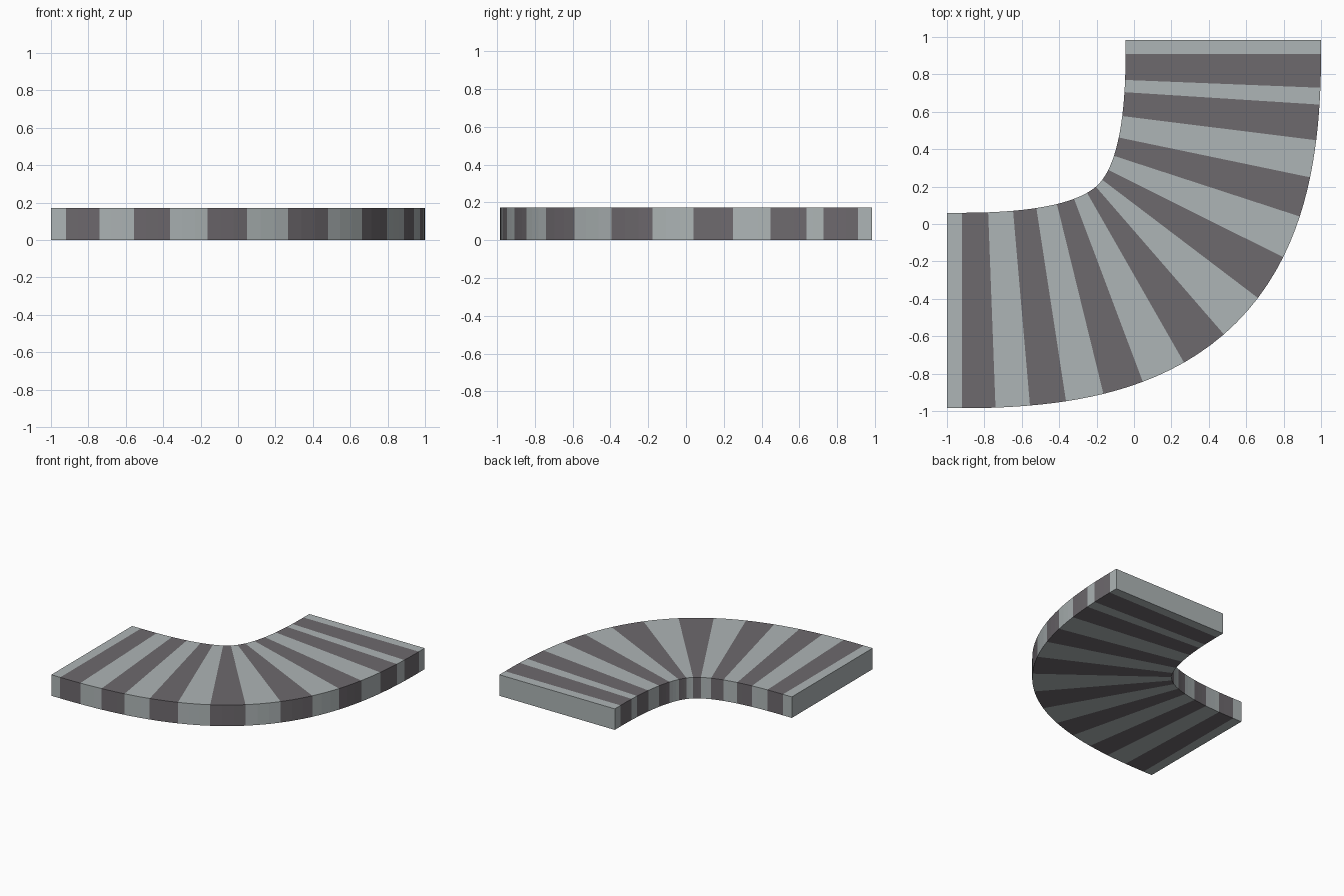
import bpy, bmesh
from mathutils import Vector
from mathutils.geometry import interpolate_bezier

if "Cube" in bpy.data.objects:
    bpy.data.objects.remove(bpy.data.objects["Cube"])

HALF_W, HEIGHT, SUB = 0.5225, 0.172, 3

# centre line: short straight, 90 degree bend, short straight
p0, p3, corner = Vector((-0.92, -0.4625, 0)), Vector((0.4775, 0.91, 0)), Vector((0.4775, -0.4625, 0))
h1, h2 = p0.lerp(corner, 0.752), p3.lerp(corner, 0.752)
path = interpolate_bezier(p0, h1, h2, p3, 800)
dist = [0.0]
for a, b in zip(path, path[1:]):
    dist.append(dist[-1] + (b - a).length)


def station(d):
    """Point and left-hand normal at arc length d along the bend."""
    i = min(range(len(dist)), key=lambda k: abs(dist[k] - d))
    t = (path[min(i + 1, len(path) - 1)] - path[max(i - 1, 0)]).normalized()
    if i == 0:
        t = Vector((1, 0, 0))
    elif i == len(path) - 1:
        t = Vector((0, 1, 0))
    return path[i], Vector((-t.y, t.x, 0))


# evenly spaced stripe edges, with one half-width stripe near the far end
cuts = [float(i) for i in range(14)] + [13.5, 14.5]
unit = dist[-1] / cuts[-1]
stations = [(Vector((-1, p0.y, 0)), Vector((0, 1, 0)))]
stripe_ids = [0]
for s, (a, b) in enumerate(zip(cuts, cuts[1:])):
    for k in range(SUB):
        stations.append(station((a + (b - a) * k / SUB) * unit))
        stripe_ids.append(s + 1)
stations.append(station(dist[-1]))
stripe_ids.append(len(cuts))
stations.append((Vector((p3.x, 0.985, 0)), Vector((-1, 0, 0))))

# sweep a rectangular section through the stations
bm = bmesh.new()
up = Vector((0, 0, HEIGHT))
rings = []
for c, n in stations:
    outer, inner = c - n * HALF_W, c + n * HALF_W
    rings.append([bm.verts.new(v) for v in (outer, inner, inner + up, outer + up)])
for s, r, q in zip(stripe_ids, rings, rings[1:]):
    for k in range(4):
        j = (k + 1) % 4
        bm.faces.new((r[k], r[j], q[j], q[k])).material_index = s % 2
bm.faces.new(rings[0])
bm.faces.new(rings[-1])
bmesh.ops.recalc_face_normals(bm, faces=bm.faces)

mesh = bpy.data.meshes.new("curved_striped_slab")
bm.to_mesh(mesh)
bm.free()

# alternating light and dark stripes
for name, col in (("light_stripe", (0.42, 0.46, 0.465, 1)), ("dark_stripe", (0.155, 0.142, 0.155, 1))):
    mat = bpy.data.materials.new(name)
    mat.diffuse_color = col
    mat.use_nodes = True
    mat.node_tree.nodes["Principled BSDF"].inputs["Base Color"].default_value = mat.diffuse_color
    mesh.materials.append(mat)

bpy.context.collection.objects.link(bpy.data.objects.new("curved_striped_slab", mesh))
